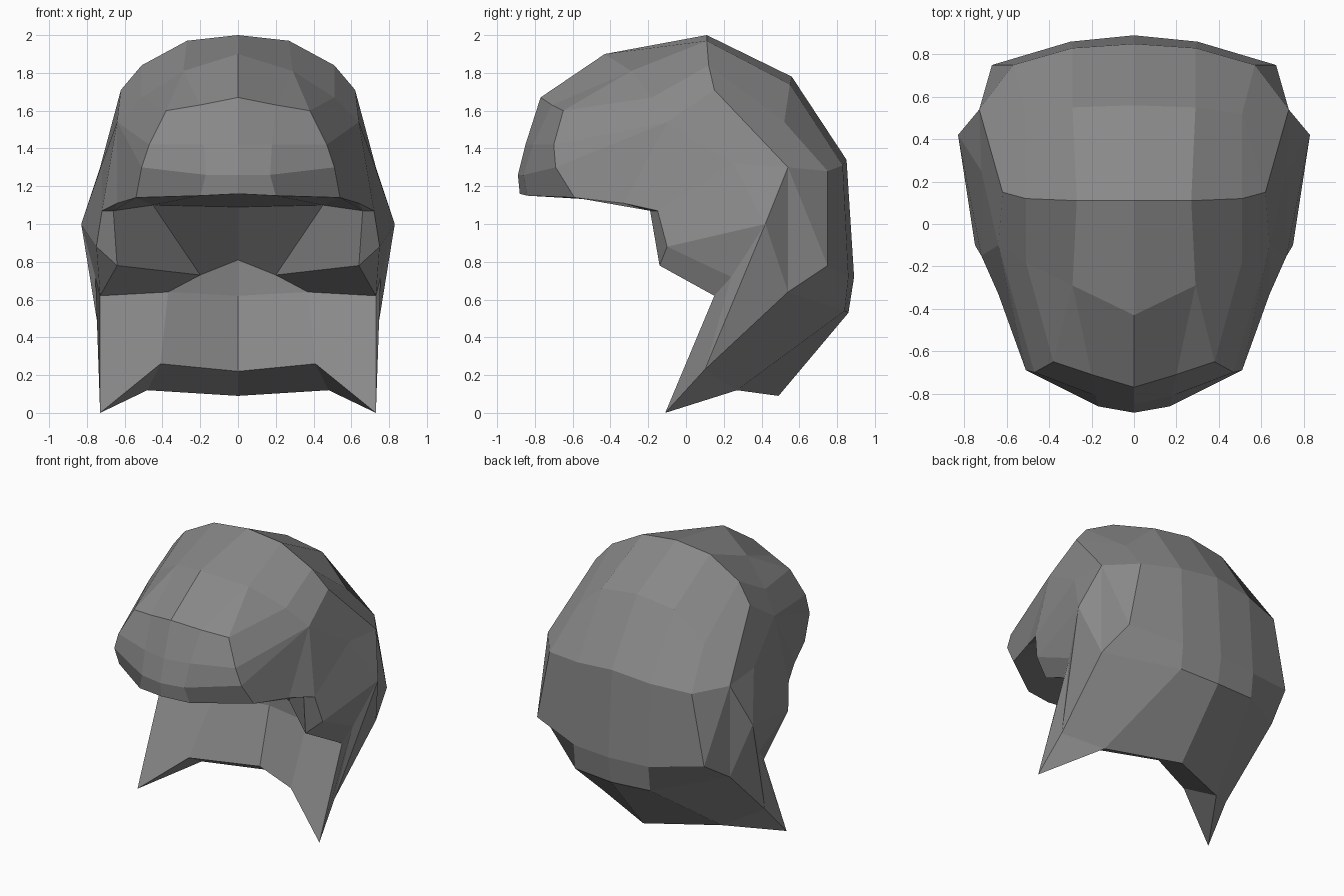
import bpy, bmesh
from mathutils import Vector

if "Cube" in bpy.data.objects:
    bpy.data.objects.remove(bpy.data.objects["Cube"])

grey = bpy.data.materials.new("mid grey")
grey.diffuse_color = (0.25, 0.25, 0.25, 1)
grey.use_nodes = True
grey.node_tree.nodes["Principled BSDF"].inputs["Base Color"].default_value = grey.diffuse_color

bm = bmesh.new()
cache = {}


def vert(p, side):
    """Shared vertex for a point on one side (points at x = 0 are shared)."""
    key = (p[0] * side + 0.0, p[1], p[2])
    if key not in cache:
        cache[key] = bm.verts.new(Vector(key))
    return cache[key]


def face(*pts):
    """One flat facet and its mirror image."""
    for side in (1, -1):
        bm.faces.new([vert(p, side) for p in pts])


def loft(*cols):
    """Skin between neighbouring columns of equal length."""
    for a, b in zip(cols, cols[1:]):
        for i in range(len(a) - 1):
            face(a[i], a[i + 1], b[i + 1], b[i])


# fringe: front panel columns, middle to side, top to bottom
fr_mid = [(0, -.77, 1.67), (0, -.85, 1.42), (0, -.89, 1.26), (0, -.88, 1.16)]
fr_in = [(.2, -.71, 1.63), (.18, -.81, 1.42), (.17, -.86, 1.26), (.2, -.84, 1.15)]
fr_out = [(.38, -.65, 1.60), (.47, -.70, 1.42), (.51, -.69, 1.30), (.54, -.59, 1.14)]
loft(fr_mid, fr_in, fr_out)

# crown: from fringe top to the ridge across the head
cap_mid, cap_in, cap_out = (0, -.43, 1.90), (.29, -.29, 1.81), (.51, -.18, 1.67)
ridge = [(0, .11, 2.0), (.27, .11, 1.97), (.51, .12, 1.84), (.62, .15, 1.71)]
temple = (.64, -.10, 1.54)
face(fr_mid[0], fr_in[0], cap_in, cap_mid)
face(fr_in[0], fr_out[0], cap_in)
face(fr_out[0], cap_out, cap_in)
loft([cap_mid, cap_in, cap_out, temple], ridge)
face(fr_out[0], fr_out[1], temple, cap_out)

# back: columns from the ridge down to the nape
nape_mid, nape_out = (0, .49, .09), (.48, .27, .12)
back_mid = [ridge[0], (0, .56, 1.78), (0, .85, 1.34), (0, .89, .72), (0, .86, .53), nape_mid]
back_in = [ridge[1], (.29, .55, 1.74), (.29, .83, 1.31), (.30, .86, .72), (.30, .84, .54), nape_out]
back_out = [ridge[2], (.51, .52, 1.54), (.57, .75, 1.28), (.67, .75, .78), (.73, .54, .64), (.705, .10, .23)]
loft(back_mid, back_in, back_out)
face(ridge[2], ridge[3], back_out[1])

# sides: broad panels behind the temple and down to the neck spike
side = [ridge[3], (.73, .54, 1.30), (.83, .42, 1.0), (.755, .24, .72)]
jaw, spike = (.73, .15, .62), (.73, -.11, 0)
ear = (.72, .25, 1.32)
face(ridge[3], side[1], back_out[2], back_out[1])
face(side[1], back_out[3], back_out[2])
face(side[1], back_out[4], back_out[3])
face(side[1], side[2], back_out[4])
face(side[2], back_out[5], back_out[4])
face(side[2], side[3], back_out[5])
face(side[3], jaw, spike, back_out[5])
face(temple, ear, side[1], ridge[3])
face(ear, side[2], side[1])

# sideburn: front edge from fringe to tip
burn = [fr_out[3], (.64, -.33, 1.11), (.72, -.15, 1.07), (.75, -.10, .88), (.64, -.14, .78)]
face(fr_out[1], fr_out[2], temple)
face(fr_out[2], burn[0], burn[1], temple)
face(temple, burn[1], burn[2])
face(temple, burn[2], ear)
face(burn[2], burn[3], side[2], ear)
face(burn[3], side[3], side[2])
face(burn[3], burn[4], jaw, side[3])

# inner hollow: underside of fringe and the face recess
brow = [(0, 0, 1.09), (.45, 0, 1.10), (.66, -.19, 1.07)]
fold = [(0, .37, .81), (.20, .30, .73), burn[4]]
neck = [(0, .36, .62), (.37, .26, .64), jaw]
hem = [(0, .25, .22), (.41, .02, .26), spike]
face(fr_mid[3], fr_in[3], brow[1], brow[0])
face(fr_in[3], burn[0], brow[1])
face(burn[0], burn[1], brow[2], brow[1])
face(burn[1], burn[2], brow[2])
face(burn[2], burn[3], burn[4], brow[2])
loft(brow, fold, neck, hem)

# nape underside
face(hem[0], hem[1], nape_out, nape_mid)
face(hem[1], spike, nape_out)
face(spike, back_out[5], nape_out)

bmesh.ops.recalc_face_normals(bm, faces=bm.faces)
mesh = bpy.data.meshes.new("hair_shell")
bm.to_mesh(mesh)
bm.free()
mesh.materials.append(grey)
obj = bpy.data.objects.new("hair_shell", mesh)
bpy.context.collection.objects.link(obj)
